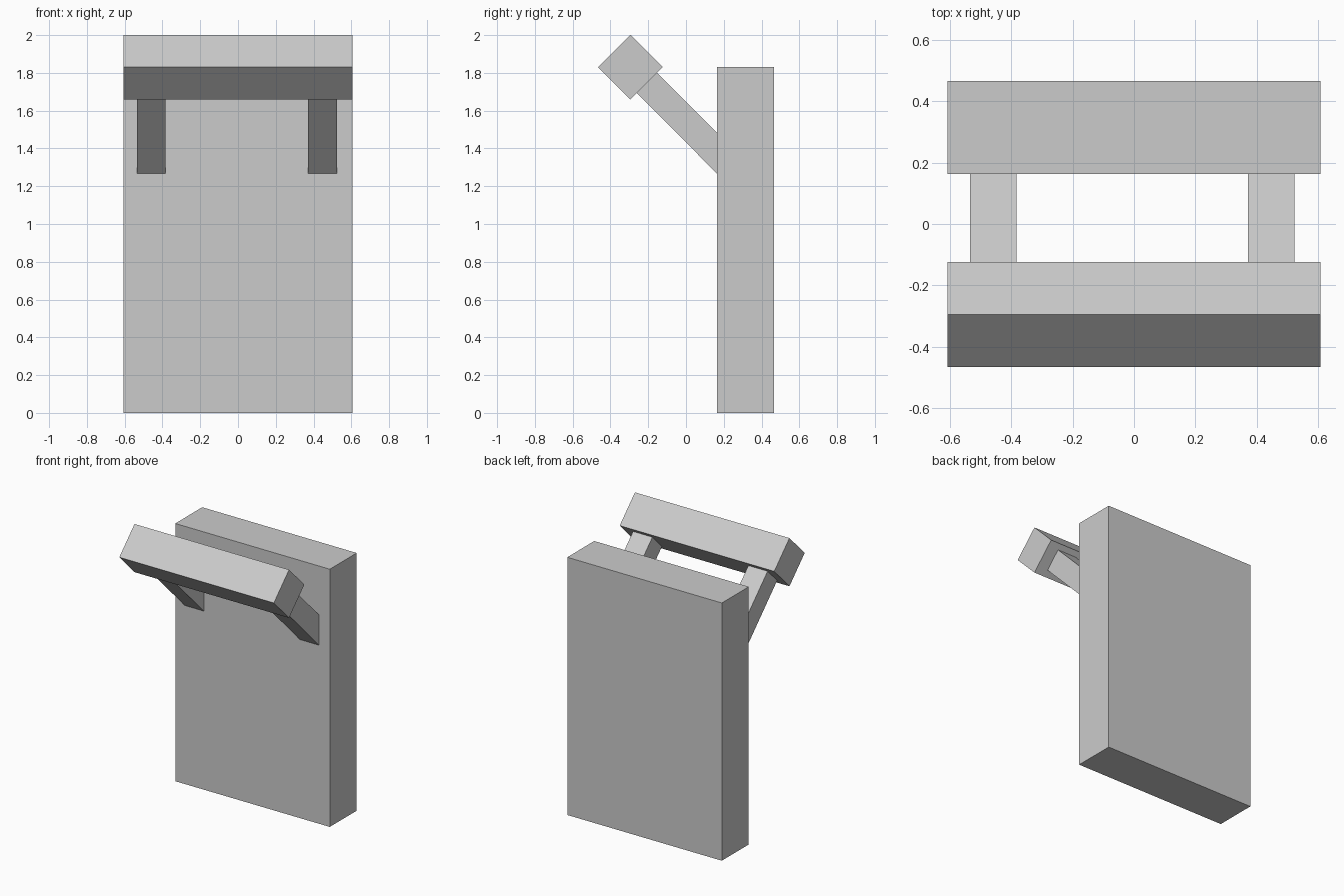
import bpy

if "Cube" in bpy.data.objects:
    bpy.data.objects.remove(bpy.data.objects["Cube"])


def extrude_x(name, profile, x0, x1):
    """Prism from a (y, z) profile, counter-clockwise seen from +x."""
    n = len(profile)
    verts = [(x, y, z) for x in (x0, x1) for y, z in profile]
    faces = [tuple(reversed(range(n))), tuple(range(n, 2 * n))]
    faces += [(i, (i + 1) % n, (i + 1) % n + n, i + n) for i in range(n)]
    mesh = bpy.data.meshes.new(name)
    mesh.from_pydata(verts, [], faces)
    mesh.update()
    obj = bpy.data.objects.new(name, mesh)
    bpy.context.collection.objects.link(obj)
    return obj


HALF_WIDTH = 0.607
FRONT, BACK = 0.163, 0.465      # panel faces in y
BAR_Y, BAR_Z, BAR_R = -0.294, 1.83, 0.171

# Upright back panel
extrude_x("back_panel", [(FRONT, 0), (BACK, 0), (BACK, 1.83), (FRONT, 1.83)],
          -HALF_WIDTH, HALF_WIDTH)

# Square bar turned 45 degrees
extrude_x("cross_bar", [(BAR_Y, BAR_Z - BAR_R), (BAR_Y + BAR_R, BAR_Z),
                        (BAR_Y, BAR_Z + BAR_R), (BAR_Y - BAR_R, BAR_Z)],
          -HALF_WIDTH, HALF_WIDTH)

# Two sloping arms from the panel to the lower rear face of the bar
arm = [(-0.26, 1.693), (FRONT, 1.268), (FRONT, 1.483), (-0.153, 1.80)]
for name, x0, x1 in (("left_arm", -0.534, -0.383), ("right_arm", 0.371, 0.523)):
    extrude_x(name, arm, x0, x1)
